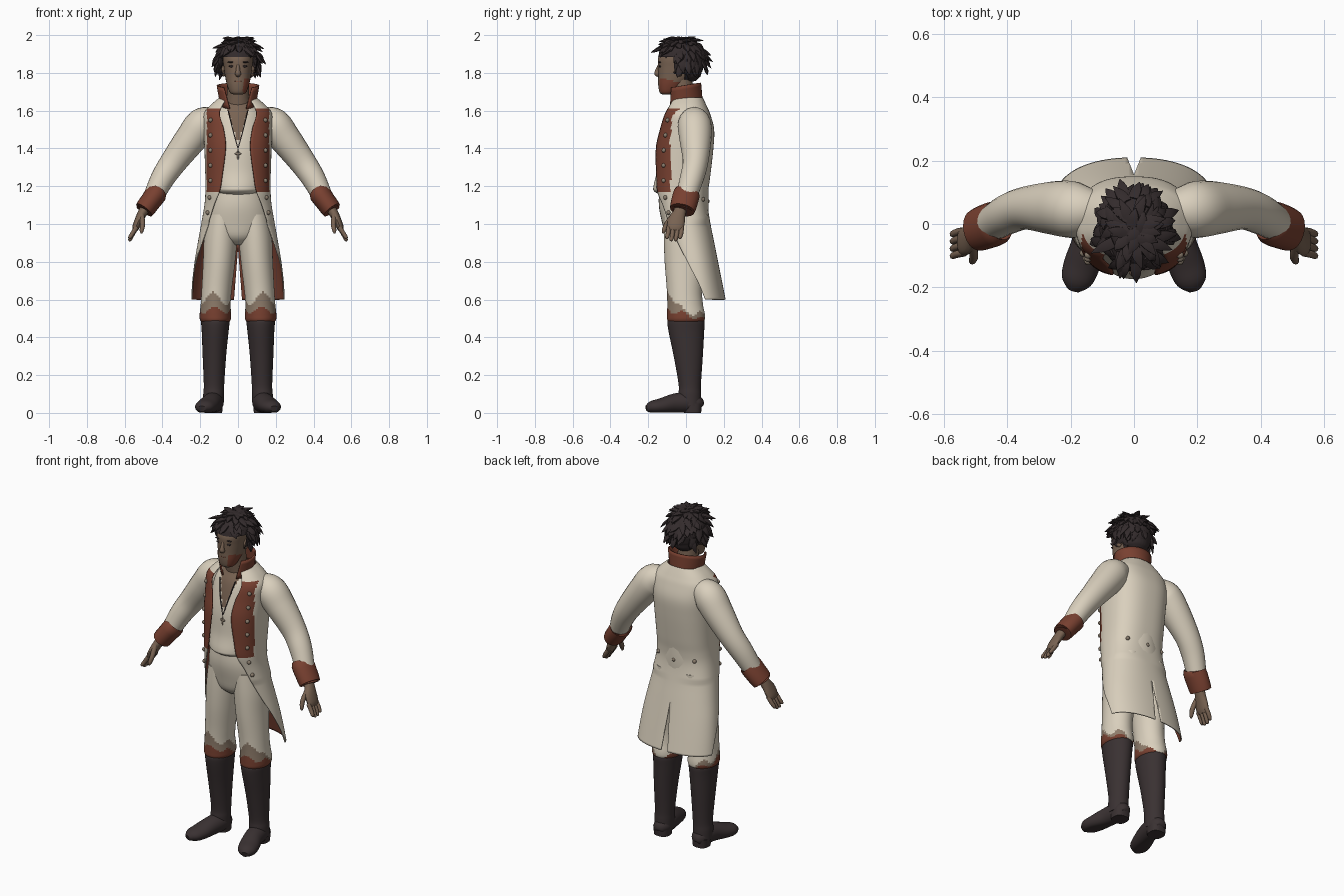
import bpy, bmesh, math, random
from mathutils import Vector
random.seed(4)


def mat(name, r, g, b):
    m = bpy.data.materials.new(name)
    m.diffuse_color = (r, g, b, 1)
    return m


CREAM = mat("cream cloth", 0.70, 0.63, 0.51)
RUST = mat("rust trim", 0.19, 0.052, 0.03)
SKIN = mat("skin", 0.19, 0.125, 0.085)
HAIR = mat("dark hair", 0.033, 0.024, 0.025)
BOOT = mat("boot leather", 0.042, 0.031, 0.032)
TAUPE = mat("worn taupe", 0.27, 0.20, 0.145)
METAL = mat("dull metal", 0.25, 0.2, 0.15)


def dense(keys, k=4):
    """Catmull-Rom interpolation of key tuples."""
    out, n = [], len(keys)
    for i in range(n - 1):
        p0, p1, p2, p3 = (keys[max(0, min(n - 1, i + o))] for o in (-1, 0, 1, 2))
        for s in range(k):
            t = s / k
            out.append(tuple(0.5 * (2 * b + (c - a) * t + (2 * a - 5 * b + 4 * c - d) * t * t
                                    + (3 * b - a - 3 * c + d) * t ** 3)
                             for a, b, c, d in zip(p0, p1, p2, p3)))
    return out + [tuple(keys[-1])]


def spow(v, e):
    return math.copysign(abs(v) ** e, v)


def ell(a, p=2.0):
    return spow(math.sin(a), 2 / p), -spow(math.cos(a), 2 / p)


def stack(keys, n=32, k=4, p=2.0):
    """Horizontal sections: (x, y, z, rx, ry)."""
    rows = []
    for x, y, z, rx, ry in dense(keys, k):
        ring = [ell(2 * math.pi * i / n, p) for i in range(n)]
        rows.append([(x + rx * u, y + ry * v, z) for u, v in ring])
    return rows


def tube(keys, ref, n=16, k=4):
    """Sections across a path: (x, y, z, radius along ref, radius across)."""
    ks, rows, ref = dense(keys, k), [], Vector(ref)
    pts = [Vector(q[:3]) for q in ks]
    for i, q in enumerate(ks):
        t = (pts[min(i + 1, len(pts) - 1)] - pts[max(i - 1, 0)]).normalized()
        b = t.cross(ref).normalized()
        a = b.cross(t)
        rows.append([pts[i] + a * q[3] * math.cos(w) + b * q[4] * math.sin(w)
                     for w in (2 * math.pi * j / n for j in range(n))])
    return rows


def ball(c, r, n=10):
    return [[(c[0] + r[0] * math.sin(f) * math.cos(w), c[1] + r[1] * math.sin(f) * math.sin(w),
              c[2] - r[2] * math.cos(f)) for w in (2 * math.pi * j / n for j in range(n))]
            for f in (0.05 + (math.pi - 0.1) * i / 6 for i in range(7))]


def build(name, strips, mats, closed=True, rule=None, mirror=False, thick=0, angle=45):
    bm = bmesh.new()
    for rows in strips:
        vs = [[bm.verts.new(p) for p in r] for r in rows]
        n = len(vs[0])
        for r0, r1 in zip(vs, vs[1:]):
            for i in range(n if closed else n - 1):
                j = (i + 1) % n
                bm.faces.new((r0[i], r0[j], r1[j], r1[i]))
        if closed:
            bm.faces.new(vs[0][::-1])
            bm.faces.new(vs[-1])
    if closed:
        bmesh.ops.recalc_face_normals(bm, faces=bm.faces)
    else:
        bmesh.ops.remove_doubles(bm, verts=bm.verts, dist=0.0005)
    bm.normal_update()
    for f in bm.faces:
        f.smooth = True
        if rule:
            f.material_index = rule(f.calc_center_median(), f.normal)
    me = bpy.data.meshes.new(name)
    bm.to_mesh(me)
    bm.free()
    me.set_sharp_from_angle(angle=math.radians(angle))
    for m in mats:
        me.materials.append(m)
    ob = bpy.data.objects.new(name, me)
    bpy.context.collection.objects.link(ob)
    if mirror:
        ob.modifiers.new("mirror", "MIRROR").use_mirror_merge = False
    if thick:
        s = ob.modifiers.new("solid", "SOLIDIFY")
        s.thickness, s.offset, s.material_offset = thick, -1, 1
    return ob


# Coat: open-fronted shell with back vent; keys are z, centre y, rx, ry, opening angle
coat = dense([(0.6, 0.075, 0.25, 0.135, 1.75), (0.7, 0.058, 0.242, 0.132, 1.58),
              (0.8, 0.04, 0.23, 0.13, 1.35), (0.9, 0.02, 0.213, 0.13, 1.1),
              (1.0, 0.0, 0.195, 0.13, 0.9), (1.1, -0.018, 0.178, 0.133, 0.72),
              (1.17, -0.025, 0.173, 0.142, 0.52), (1.25, -0.02, 0.173, 0.148, 0.42),
              (1.4, -0.01, 0.178, 0.155, 0.29), (1.5, 0.002, 0.182, 0.147, 0.34),
              (1.58, 0.002, 0.182, 0.127, 0.48), (1.625, 0.005, 0.15, 0.105, 0.52),
              (1.67, 0.008, 0.098, 0.08, 0.55)], 6)


def coat_row(z, cy, rx, ry, a0):
    gap = max(0, 0.87 - z) * 0.08
    half = []
    for i in range(33):
        u, v = ell(a0 + (math.pi - a0) * i / 32, 2.5 if z > 1 else 2.2)
        half.append((max(rx * u, gap if i > 25 else 0), cy + ry * v, z))
    return half


def coat_rule(c, n):
    return 1 if 1.17 < c.z < 1.61 and abs(c.x) < 0.165 and c.y < -0.03 else 0


rights = [coat_row(*q) for q in coat]
lefts = [[(-x, y, z) for x, y, z in r[::-1]] for r in rights]
build("coat", [rights, lefts], [CREAM, RUST], False, coat_rule, thick=0.006)

# Standing collar
collar = []
for j in range(6):
    t = j / 5
    a0, row = 0.5 + 0.25 * t, []
    for i in range(41):
        a = a0 + (2 * math.pi - 2 * a0) * i / 40
        front = (1 + math.cos(a)) / 2
        z = (1.655 - 0.05 * front) * (1 - t) + (1.748 - 0.03 * front) * t
        row.append(((0.095 + 0.018 * t) * math.sin(a), -0.004 - 0.008 * t - 0.092 * math.cos(a), z))
    collar.append(row)
build("collar", [collar], [RUST], False, thick=0.008)

# Sleeves and cuffs
build("sleeve", [tube([(0.12, 0.045, 1.56, 0.06, 0.06), (0.185, 0.045, 1.53, 0.088, 0.088),
                       (0.25, 0.05, 1.45, 0.085, 0.084), (0.34, 0.05, 1.33, 0.068, 0.071),
                       (0.40, 0.03, 1.24, 0.063, 0.063), (0.45, 0.0, 1.14, 0.055, 0.053)],
                      (0, 1, 0), 24, 5)], [CREAM], mirror=True)
build("cuff", [tube([(0.428, 0.007, 1.168, 0.055, 0.045), (0.431, 0.004, 1.163, 0.07, 0.057),
                     (0.465, -0.008, 1.117, 0.071, 0.055), (0.497, -0.02, 1.074, 0.066, 0.052),
                     (0.495, -0.019, 1.078, 0.05, 0.036)], (0, 1, 0), 24, 2)], [RUST], mirror=True)

# Hands: palm, four fingers and thumb
hand = [tube([(0.475, -0.02, 1.11, 0.033, 0.027), (0.505, -0.035, 1.06, 0.034, 0.025),
              (0.525, -0.05, 1.02, 0.045, 0.022), (0.54, -0.056, 0.985, 0.044, 0.019),
              (0.546, -0.058, 0.965, 0.036, 0.013)], (0, 1, 0), 16),
        tube([(0.51, -0.065, 1.05, 0.014, 0.014), (0.505, -0.1, 1.0, 0.015, 0.014),
              (0.51, -0.117, 0.965, 0.011, 0.011), (0.512, -0.121, 0.95, 0.004, 0.004)], (0, 1, 0), 10)]
for i in range(4):
    y, d = -0.091 + 0.023 * i, 0.012 * (i in (0, 3))
    hand.append(tube([(0.536, y, 0.985, 0.012, 0.013), (0.558, y - 0.004, 0.945 + d / 2, 0.012, 0.012),
                      (0.572, y - 0.01, 0.917 + d, 0.01, 0.01),
                      (0.574, y - 0.012, 0.909 + d, 0.004, 0.004)], (0, 1, 0), 10))
build("hand", hand, [SKIN], mirror=True)

# Shirt with bare V neckline
build("shirt", [stack([(0, -0.03, 1.155, 0.11, 0.11), (0, -0.03, 1.175, 0.135, 0.14),
                       (0, -0.03, 1.2, 0.143, 0.142), (0, -0.02, 1.28, 0.15, 0.135),
                       (0, -0.01, 1.4, 0.155, 0.136), (0, 0, 1.5, 0.15, 0.125),
                       (0, 0, 1.58, 0.13, 0.1), (0, 0, 1.63, 0.09, 0.07),
                       (0, 0, 1.66, 0.06, 0.055)], 72, 7)], [CREAM, SKIN],
      rule=lambda c, n: int(c.z > 1.63 or (c.y < 0 and abs(c.x) < 0.33 * (c.z - 1.43))))

# Necklace cord and pendant
build("necklace_cord", [tube([(0.052, -0.098, 1.6, 0.003, 0.003), (0.028, -0.13, 1.5, 0.003, 0.003),
                              (0, -0.146, 1.4, 0.003, 0.003)], (0, 1, 0), 6)], [BOOT], mirror=True)
build("pendant", [ball((0, -0.148, 1.365), (0.006, 0.006, 0.03)),
                  ball((0, -0.148, 1.372), (0.018, 0.006, 0.007))], [METAL])

# Buttons on lapels, waist and back
buttons = []
for z, x, side in [(z, 0.145, -1) for z in (1.55, 1.47, 1.39, 1.31, 1.23)] + \
                  [(1.12, 0, 1), (1.13, 0.12, 1), (1.14, 0.15, -1), (1.06, 0.16, -1)]:
    q = min(coat, key=lambda k: abs(k[0] - z))
    y = q[1] + side * q[3] * (1 - (x / q[2]) ** 2.5) ** 0.4
    buttons += [ball((s * x, y, z), (0.012, 0.012, 0.012)) for s in ((1, -1) if x else (1,))]
build("buttons", buttons, [METAL])

# Trousers
build("trouser_seat", [stack([(0, -0.01, 1.2, 0.14, 0.13), (0, -0.012, 1.1, 0.162, 0.132),
                              (0, -0.005, 1.0, 0.168, 0.12), (0, 0, 0.93, 0.13, 0.105),
                              (0, 0, 0.89, 0.05, 0.06)])], [CREAM])


def knee_rule(c, n):
    w = math.atan2(c.x - 0.115, -c.y)
    edge = 0.51 + 0.03 * (1 - n.y) + 0.014 * math.sin(5 * w + 1) - 0.02
    if c.z < edge:
        return 1
    return 2 if c.z < edge + 0.035 * (1 - n.y) + 0.02 * math.sin(3 * w) else 0


build("trouser_leg", [stack([(0.085, 0, 1.05, 0.08, 0.115), (0.092, -0.002, 0.93, 0.088, 0.115),
                             (0.1, -0.005, 0.8, 0.085, 0.108), (0.112, -0.008, 0.66, 0.08, 0.094),
                             (0.118, -0.005, 0.58, 0.079, 0.094), (0.12, 0, 0.52, 0.083, 0.1),
                             (0.12, 0, 0.49, 0.08, 0.098), (0.12, 0, 0.47, 0.06, 0.08)], 40, 7)],
      [CREAM, RUST, TAUPE], rule=knee_rule, mirror=True)

# Boots: shaft, foot and heel block
foot = tube([(0.125, 0.08, 0.03, 0.02, 0.025), (0.127, 0.06, 0.045, 0.045, 0.045),
             (0.13, 0.01, 0.055, 0.055, 0.054), (0.143, -0.06, 0.05, 0.052, 0.054),
             (0.165, -0.13, 0.036, 0.042, 0.057), (0.182, -0.18, 0.03, 0.033, 0.048),
             (0.191, -0.208, 0.022, 0.016, 0.02)], (0, 0, 1), 24)
foot = [[(p.x, p.y, max(p.z, 0.002)) for p in r] for r in foot]
build("boot_shaft", [stack([(0.13, 0.022, 0.04, 0.054, 0.058), (0.129, 0.02, 0.1, 0.055, 0.06),
                            (0.127, 0.02, 0.15, 0.054, 0.059), (0.125, 0.012, 0.3, 0.062, 0.077),
                            (0.121, 0.002, 0.43, 0.071, 0.094), (0.12, 0, 0.487, 0.075, 0.098),
                            (0.12, 0, 0.487, 0.06, 0.08)])], [BOOT], mirror=True)
build("boot_foot", [foot], [BOOT], mirror=True)
build("boot_heel", [stack([(0.13, 0.035, 0, 0.046, 0.045), (0.13, 0.035, 0.05, 0.05, 0.05)], p=2.6)],
      [BOOT], mirror=True)

# Neck, head with bearded jaw side, nose and ears
build("neck", [stack([(0, 0, 1.6, 0.075, 0.065), (0, -0.015, 1.67, 0.06, 0.06),
                      (0, -0.03, 1.8, 0.056, 0.06)], 24)], [SKIN])
build("head", [stack([(0, -0.1, 1.685, 0.02, 0.02), (0, -0.095, 1.695, 0.042, 0.044),
                      (0, -0.078, 1.735, 0.058, 0.069), (0, -0.057, 1.78, 0.068, 0.09),
                      (0, -0.046, 1.83, 0.075, 0.102), (0, -0.04, 1.88, 0.08, 0.107),
                      (0, -0.03, 1.93, 0.07, 0.09), (0, -0.03, 1.96, 0.04, 0.05)], 40, 5, 2.2)],
      [SKIN, RUST], rule=lambda c, n: int(n.x > 0.5 and c.z < 1.76 - 0.25 * (c.y + 0.08)))
build("nose", [tube([(0, -0.138, 1.85, 0.007, 0.008), (0, -0.15, 1.815, 0.012, 0.011),
                     (0, -0.152, 1.795, 0.015, 0.016), (0, -0.144, 1.783, 0.006, 0.01)],
                    (0, 1, 0), 12)], [SKIN])
build("ear", [ball((0.077, -0.035, 1.81), (0.012, 0.02, 0.03))], [SKIN], mirror=True)
build("eye", [ball((0.032, -0.138, 1.835), (0.018, 0.006, 0.006))], [HAIR], mirror=True)
build("brow", [ball((0.034, -0.139, 1.857), (0.022, 0.007, 0.004))], [HAIR], mirror=True)
build("mouth", [ball((0, -0.143, 1.755), (0.022, 0.005, 0.003))], [RUST])

# Hair: cap cut away around the face, plus pointed locks
C, R = Vector((0, -0.025, 1.865)), Vector((0.109, 0.128, 0.118))
cap = build("hair_cap", [ball(C, R, 32), ball((0, 0.02, 1.81), (0.078, 0.065, 0.06), 24)], [HAIR])
bm = bmesh.new()
bm.from_mesh(cap.data)
bmesh.ops.subdivide_edges(bm, edges=bm.edges, cuts=2, use_grid_fill=True)
cut = [f for f in bm.faces for c in [f.calc_center_median()]
       if (c.y < -0.065 and c.z < 1.885) or (c.y < -0.01 and c.z < 1.8)]
bmesh.ops.delete(bm, geom=cut, context="FACES")
bm.to_mesh(cap.data)
bm.free()
locks = []
while len(locks) < 130:
    w, e = random.uniform(0, 2 * math.pi), random.uniform(-0.35, 1.45)
    d = Vector((math.cos(e) * math.cos(w), math.cos(e) * math.sin(w), math.sin(e)))
    p = C + Vector(a * b for a, b in zip(d, R))
    t = (d * d.z - Vector((random.uniform(-.4, .4), random.uniform(-.4, .4), 1))).normalized()
    m, q = p + t * 0.035 + d * 0.004, p + t * random.uniform(0.055, 0.08) + d * random.uniform(0, 0.014)
    if q.z < 1.76 or (q.y < -0.07 and q.z < 1.865) or (q.y < 0 and q.z < 1.775):
        continue
    locks.append(tube([(*(p - d * 0.004), 0.008, 0.02), (*m, 0.01, 0.018), (*q, 0.001, 0.001)], d, 6, 3))
build("hair_locks", locks, [HAIR], angle=60)
